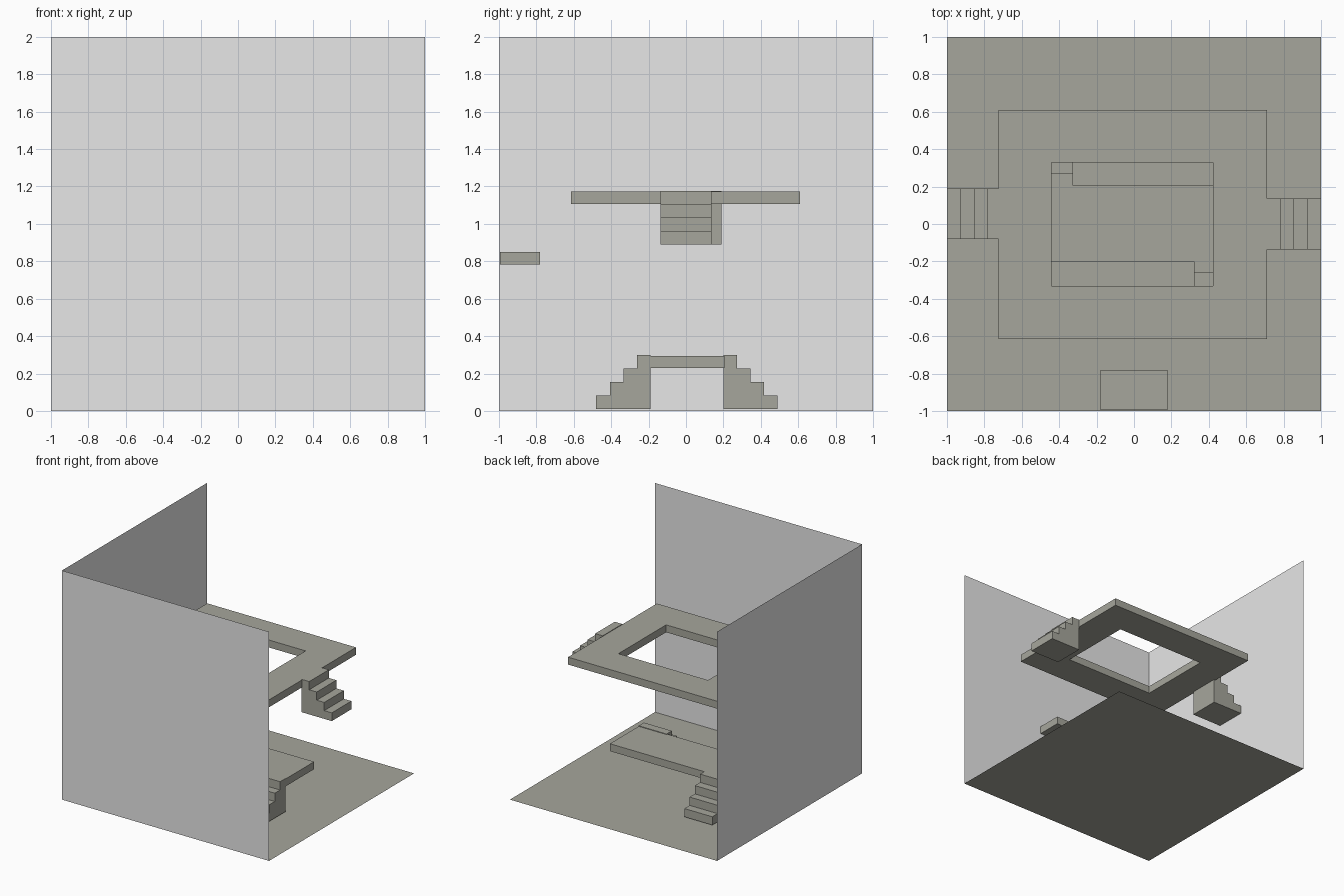
import bpy, bmesh
from mathutils import Matrix

if "Cube" in bpy.data.objects:
    bpy.data.objects.remove(bpy.data.objects["Cube"])


def material(name, color):
    m = bpy.data.materials.new(name)
    m.diffuse_color = (*color, 1)
    m.use_nodes = True
    m.node_tree.nodes["Principled BSDF"].inputs["Base Color"].default_value = m.diffuse_color
    return m


WALL = material("light_grey", (0.8, 0.8, 0.8))
STONE = material("olive_grey", (0.383, 0.383, 0.333))


def make(name, verts, faces, mat):
    bm = bmesh.new()
    vs = [bm.verts.new(v) for v in verts]
    for f in faces:
        bm.faces.new([vs[i] for i in f])
    if len(faces) > 1:
        bmesh.ops.recalc_face_normals(bm, faces=bm.faces)
    me = bpy.data.meshes.new(name)
    bm.to_mesh(me)
    bm.free()
    me.materials.append(mat)
    ob = bpy.data.objects.new(name, me)
    bpy.context.collection.objects.link(ob)
    return ob


def rect(x0, x1, y0, y1, z):
    return [(x0, y0, z), (x1, y0, z), (x1, y1, z), (x0, y1, z)]


def prism(name, outline, depth_vec, mat):
    n = len(outline)
    verts = outline + [tuple(a + b for a, b in zip(p, depth_vec)) for p in outline]
    faces = [range(n), range(n, 2 * n)]
    faces += [(i, (i + 1) % n, n + (i + 1) % n, n + i) for i in range(n)]
    return make(name, verts, faces, mat)


def frame(name, outer, inner, z0, z1, mat):
    # rectangular slab with a rectangular opening
    verts = rect(*outer, z0) + rect(*inner, z0) + rect(*outer, z1) + rect(*inner, z1)
    faces = []
    for i in range(4):
        j = (i + 1) % 4
        faces += [(i, j, 4 + j, 4 + i), (8 + i, 8 + j, 12 + j, 12 + i),
                  (i, j, 8 + j, 8 + i), (4 + i, 4 + j, 12 + j, 12 + i)]
    return make(name, verts, faces, mat)


def stair(name, start, direction, side, z0, z1, length=0.29, width=0.27, steps=4):
    # solid steps descending along direction; start is the top inner corner
    def pt(t, z):
        return (start[0] + direction[0] * t, start[1] + direction[1] * t, z)
    run, rise = length / steps, (z1 - z0) / steps
    outline = [pt(0, z0), pt(0, z1)]
    for i in range(steps):
        t = (i + 1) * run
        outline.append(pt(t, z1 - i * rise))
        if i < steps - 1:
            outline.append(pt(t, z1 - (i + 1) * rise))
    outline.append(pt(length, z0))
    return prism(name, outline, (side[0] * width, side[1] * width, 0), STONE)


# Room shell: floor and two single-sheet walls
make("floor", rect(-1, 1, -1, 1, 0), [(0, 1, 2, 3)], STONE)
make("front_wall", [(-1, -1, 0), (1, -1, 0), (1, -1, 2), (-1, -1, 2)], [(3, 2, 1, 0)], WALL)
make("left_wall", [(-1, -1, 0), (-1, 1, 0), (-1, 1, 2), (-1, -1, 2)], [(0, 1, 2, 3)], WALL)

# Upper walkway with opening, and its side stairs
frame("upper_walkway", (-0.725, 0.712, -0.615, 0.61), (-0.442, 0.423, -0.33, 0.328), 1.107, 1.172, STONE)
stair("upper_right_stair", (0.71, -0.135), (1, 0), (0, 1), 0.89, 1.177)
stair("upper_left_stair", (-0.71, -0.08), (-1, 0), (0, 1), 0.89, 1.177)

# Lower platform and its stairs
prism("lower_platform", rect(-0.6, 0.59, -0.2, 0.207, 0.23), (0, 0, 0.065), STONE)
stair("lower_back_stair", (-0.327, 0.2), (0, 1), (-1, 0), 0.01, 0.3)
stair("lower_front_stair", (0.32, -0.19), (0, -1), (1, 0), 0.01, 0.3)

# Small shelf on the front wall
prism("wall_shelf", rect(-0.18, 0.178, -0.995, -0.78, 0.783), (0, 0, 0.067), STONE)
